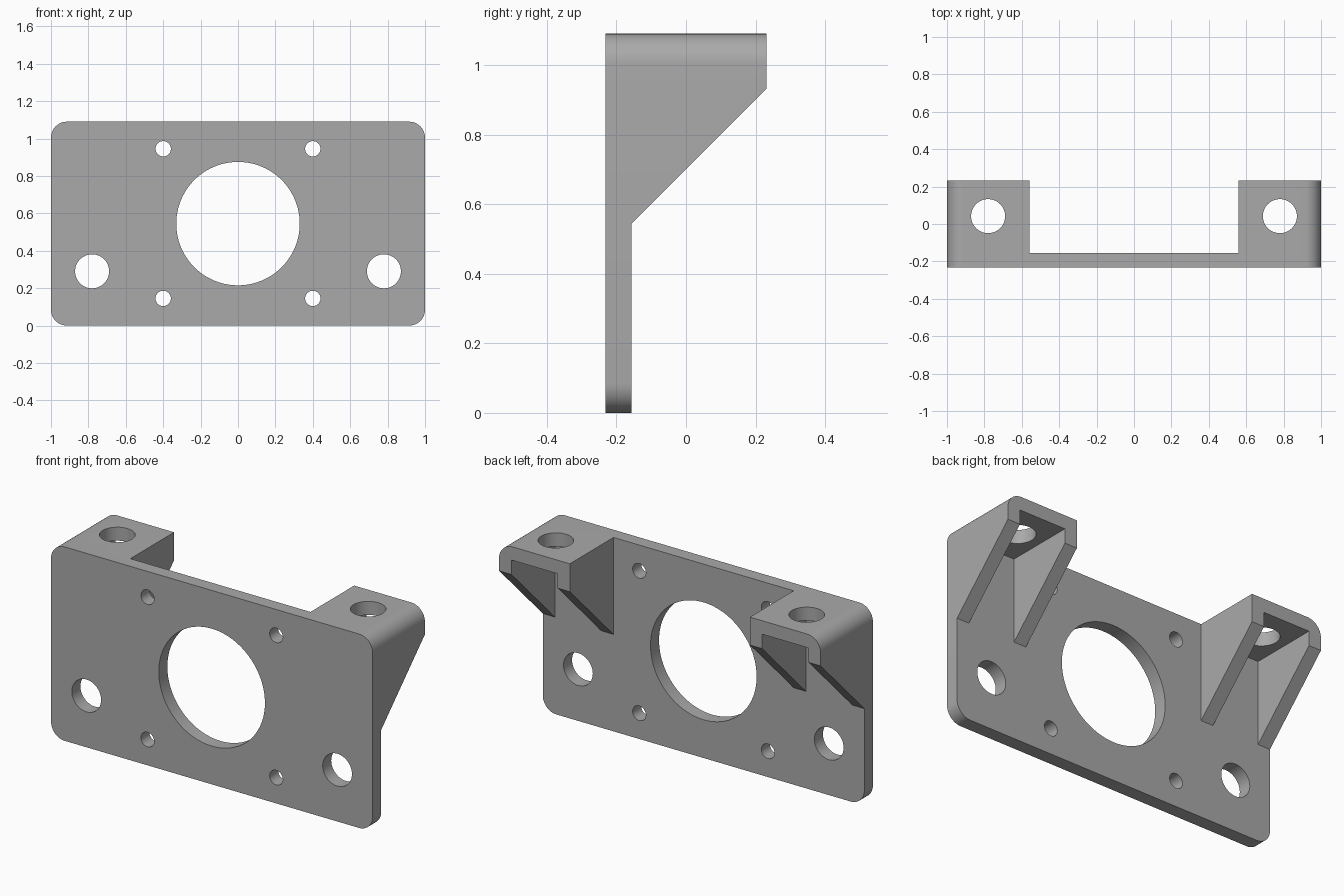
import bpy, bmesh
from math import sin, cos, pi, radians
from mathutils import Vector

if "Cube" in bpy.data.objects:
    bpy.data.objects.remove(bpy.data.objects["Cube"])

# Main dimensions
HEIGHT, FRONT, BACK = 1.09, -0.232, 0.232
WALL = 0.076
PLATE_BACK = FRONT + WALL
INNER = 0.56          # inner side of each ear
CORNER = 0.085        # corner radius

grey = bpy.data.materials.new("grey_plastic")
grey.use_nodes = True
grey.diffuse_color = (0.4, 0.4, 0.4, 1)
grey.node_tree.nodes["Principled BSDF"].inputs["Base Color"].default_value = (0.4, 0.4, 0.4, 1)


def prism(name, outline, offset):
    """Extrude a closed outline of 3D points along an offset."""
    bm = bmesh.new()
    face = bm.faces.new([bm.verts.new(p) for p in outline])
    geom = bmesh.ops.extrude_face_region(bm, geom=[face])["geom"]
    moved = [g for g in geom if isinstance(g, bmesh.types.BMVert)]
    bmesh.ops.translate(bm, verts=moved, vec=Vector(offset))
    bmesh.ops.recalc_face_normals(bm, faces=bm.faces)
    mesh = bpy.data.meshes.new(name)
    bm.to_mesh(mesh)
    bm.free()
    mesh.materials.append(grey)
    obj = bpy.data.objects.new(name, mesh)
    bpy.context.collection.objects.link(obj)
    return obj


def box(name, x0, x1, y0, y1, z0, z1):
    return prism(name, [(x0, y0, z0), (x1, y0, z0), (x1, y1, z0), (x0, y1, z0)], (0, 0, z1 - z0))


def ring(radius, sides):
    return [(radius * cos(2 * pi * i / sides), radius * sin(2 * pi * i / sides)) for i in range(sides)]


def plate_hole(x, z, radius, sides=48):
    return prism("plate_hole", [(x + a, -0.4, z + b) for a, b in ring(radius, sides)], (0, 0.8, 0))


def ear_hole(x, y, radius):
    return prism("ear_hole", [(x + a, y + b, 0.96) for a, b in ring(radius, 48)], (0, 0, 0.3))


# Rounded block that holds the plate and both ears
outline = []
for k, (sx, z) in enumerate([(1, HEIGHT - CORNER), (-1, HEIGHT - CORNER), (-1, CORNER), (1, CORNER)]):
    for i in range(13):
        a = (k + i / 12) * pi / 2
        outline.append((sx * (1 - CORNER) + CORNER * cos(a), FRONT, z + CORNER * sin(a)))
body = prism("mounting_bracket", outline, (0, BACK - FRONT, 0))

# Sloped underside of the ears, and the gap between them
slope = [(PLATE_BACK, -0.1), (PLATE_BACK, 0.545), (0.3, 0.545 + 0.3 - PLATE_BACK), (0.3, -0.1)]
cutters = [
    prism("underside_cut", [(-1.2, y, z) for y, z in slope], (2.4, 0, 0)),
    box("middle_gap", -INNER, INNER, PLATE_BACK, 0.4, -0.2, 1.3),
    plate_hole(0, HEIGHT / 2, 0.33, 96),
]

# Pockets and bolt holes, on both sides
for s in (-1, 1):
    x0, x1 = sorted((s * (INNER + WALL), s * (1 - WALL)))
    cutters += [
        box("ear_pocket", x0, x1, PLATE_BACK, 0.5, 0.4, HEIGHT - WALL),
        ear_hole(s * 0.78, 0.042, 0.091),
        plate_hole(s * 0.78, 0.29, 0.091),
        plate_hole(s * 0.4, 0.145, 0.041),
        plate_hole(s * 0.4, 0.945, 0.041),
    ]

bpy.ops.object.select_all(action="DESELECT")
bpy.context.view_layer.objects.active = body
body.select_set(True)
for cutter in cutters:
    cutter.hide_render = True
    mod = body.modifiers.new("cut", "BOOLEAN")
    mod.operation, mod.solver, mod.object = "DIFFERENCE", "EXACT", cutter
    bpy.ops.object.modifier_apply(modifier=mod.name)
    bpy.data.objects.remove(cutter)

bpy.ops.object.shade_smooth_by_angle(angle=radians(30))
